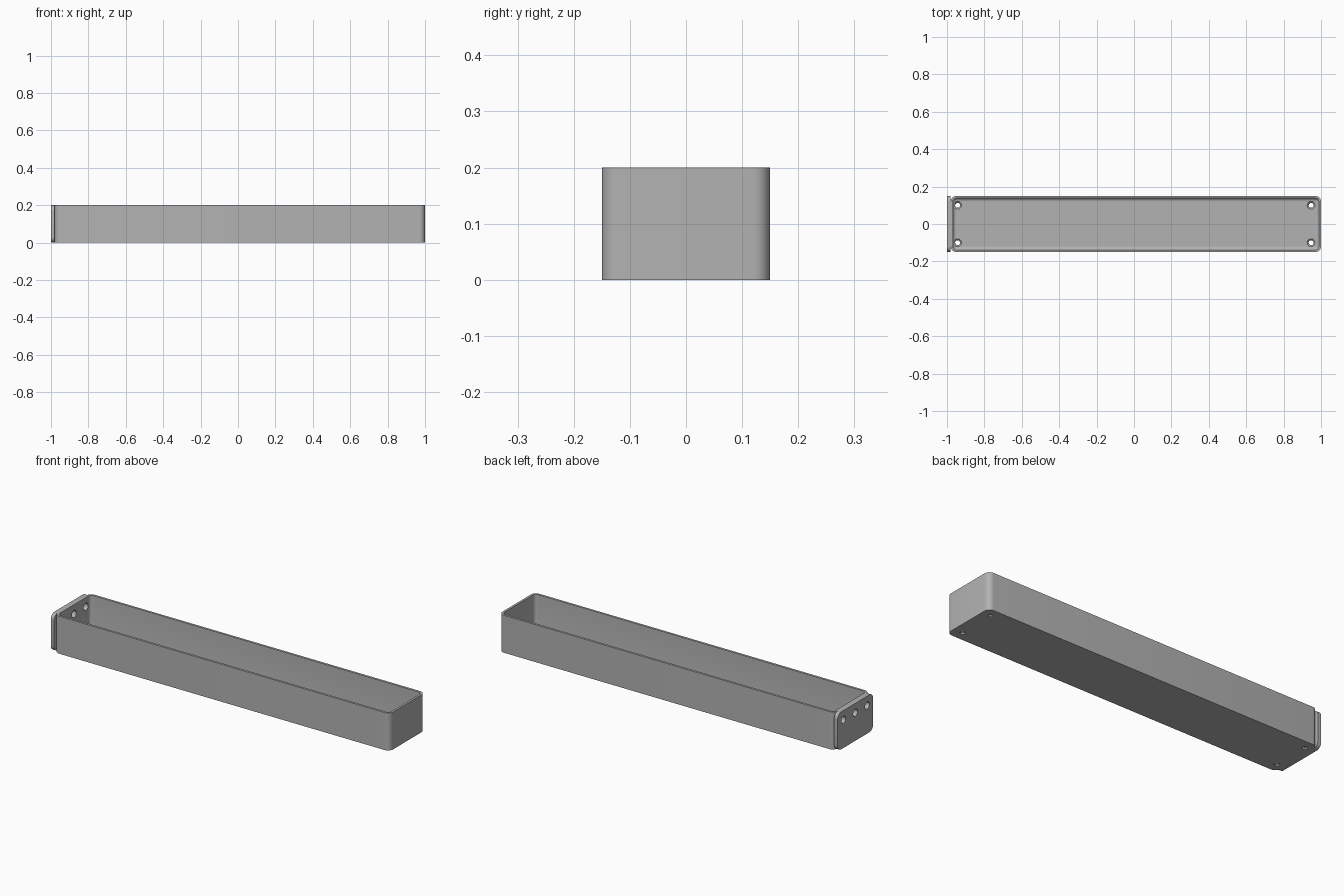
import bpy, bmesh
from math import sin, cos, pi
from mathutils import Matrix, Vector

cube = bpy.data.objects.get("Cube")
if cube:
    bpy.data.objects.remove(cube)

GREY = (0.45, 0.45, 0.45, 1)
grey = bpy.data.materials.new("plain grey")
grey.use_nodes = True
grey.diffuse_color = GREY
grey.node_tree.nodes["Principled BSDF"].inputs["Base Color"].default_value = GREY


def ring(hx, hy, r, z, steps=8):
    """Rounded rectangle outline with half sizes hx, hy."""
    pts = []
    for q, (sx, sy) in enumerate([(1, 1), (-1, 1), (-1, -1), (1, -1)]):
        for i in range(steps + 1):
            a = (q + i / steps) * pi / 2
            pts.append((sx * (hx - r) + r * cos(a), sy * (hy - r) + r * sin(a), z))
    return pts


def circle(r, z, n=32):
    return [(r * cos(2 * pi * i / n), r * sin(2 * pi * i / n), z) for i in range(n)]


def loft(name, rings, matrix):
    """Skin a stack of outlines and cap both ends."""
    bm = bmesh.new()
    rows = [[bm.verts.new(p) for p in pts] for pts in rings]
    for a, b in zip(rows, rows[1:]):
        for i in range(len(a)):
            j = (i + 1) % len(a)
            bm.faces.new((a[i], a[j], b[j], b[i]))
    bm.faces.new(rows[0][::-1])
    bm.faces.new(rows[-1])
    bmesh.ops.recalc_face_normals(bm, faces=bm.faces)
    bm.transform(matrix)
    mesh = bpy.data.meshes.new(name)
    bm.to_mesh(mesh)
    bm.free()
    mesh.materials.append(grey)
    obj = bpy.data.objects.new(name, mesh)
    bpy.context.collection.objects.link(obj)
    return obj


def finish(obj, cutters):
    """Drill the holes, then smooth the rounded edges."""
    bpy.ops.object.select_all(action="DESELECT")
    bpy.context.view_layer.objects.active = obj
    obj.select_set(True)
    for cutter in cutters:
        mod = obj.modifiers.new("drill", "BOOLEAN")
        mod.operation = "DIFFERENCE"
        mod.solver = "EXACT"
        mod.object = cutter
        bpy.ops.object.modifier_apply(modifier=mod.name)
    bpy.ops.object.shade_smooth_by_angle(angle=pi / 6)


LEFT, RIGHT, HALF_Y, HEIGHT = -0.98, 1.0, 0.15, 0.2
WALL, FLOOR, CORNER, FILLET = 0.012, 0.015, 0.03, 0.017
half_x, mid_x = (RIGHT - LEFT) / 2, (RIGHT + LEFT) / 2

# Open tray: outer wall, rim, inner wall, rounded inner floor edge
rings = [ring(half_x, HALF_Y, CORNER, 0), ring(half_x, HALF_Y, CORNER, HEIGHT)]
rings.append(ring(half_x - WALL, HALF_Y - WALL, CORNER - WALL, HEIGHT))
for i in range(7):
    a = i / 6 * pi / 2
    inset = WALL + FILLET * (1 - cos(a))
    rings.append(ring(half_x - inset, HALF_Y - inset, CORNER - inset,
                      FLOOR + FILLET * (1 - sin(a))))
tray = loft("tray", rings, Matrix.Translation((mid_x, 0, 0)))

# Rounded mounting plate on the end
to_end = Matrix.Rotation(pi / 2, 4, "Y")
plate = loft("end_plate",
             [ring(HEIGHT / 2, HALF_Y, CORNER, 0), ring(HEIGHT / 2, HALF_Y, CORNER, 0.02)],
             Matrix.Translation((-1, 0, HEIGHT / 2)) @ to_end)

# Countersunk screw holes in the floor, straight holes through the end
floor_cutters = [
    loft("floor_hole_cutter",
         [circle(0.013, -0.05), circle(0.013, 0.007), circle(0.021, FLOOR), circle(0.021, 0.03)],
         Matrix.Translation((x, y, 0)))
    for x in (-0.943, 0.947) for y in (-0.1, 0.1)]
end_cutters = [
    loft("end_hole_cutter", [circle(0.019, -0.03), circle(0.019, 0.06)],
         Matrix.Translation((-1, y, 0.15)) @ to_end)
    for y in (-0.1, 0, 0.1)]

finish(tray, floor_cutters + end_cutters)
finish(plate, end_cutters)
for cutter in floor_cutters + end_cutters:
    bpy.data.objects.remove(cutter)
